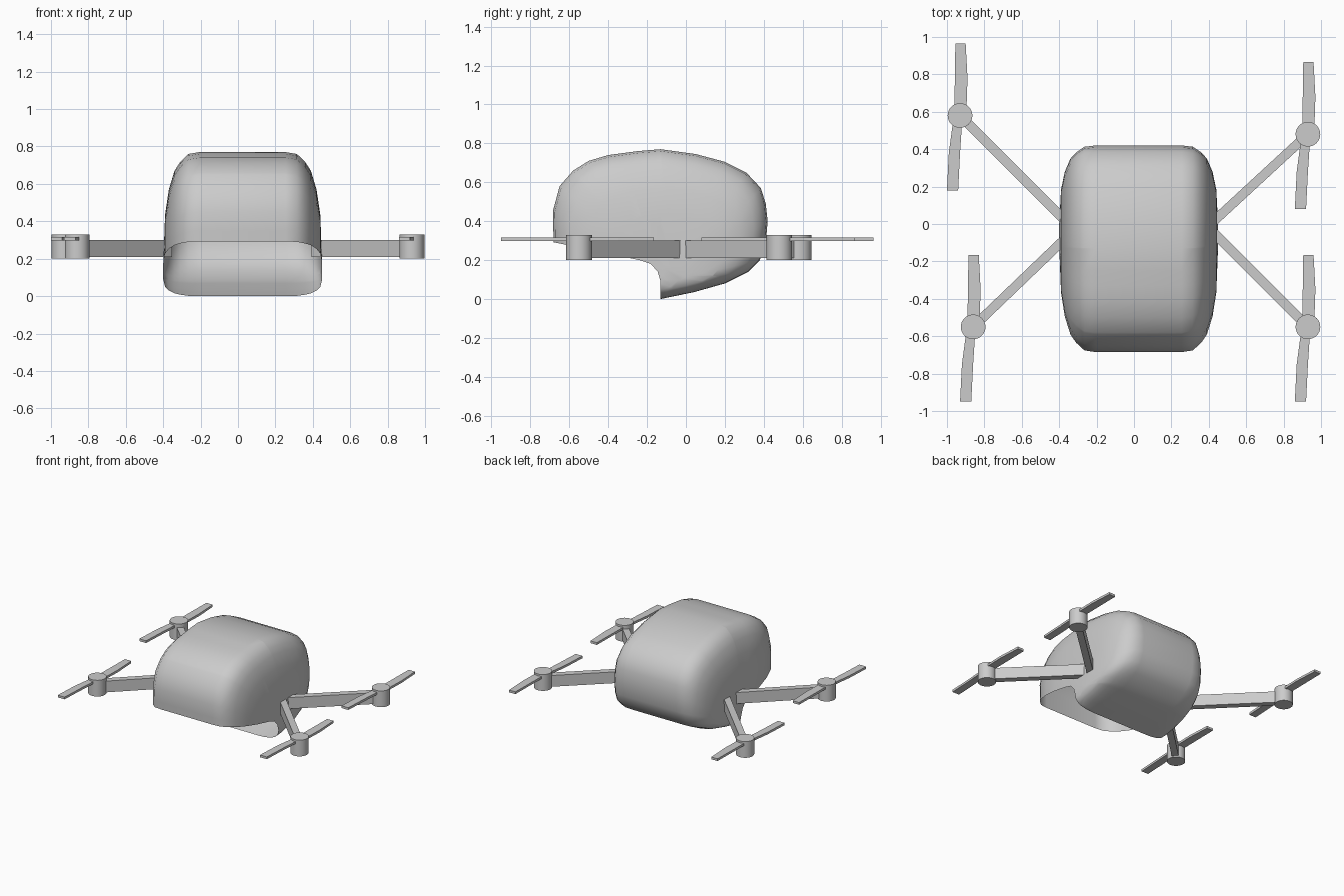
import bpy
import bmesh
import math
from mathutils import Vector

if "Cube" in bpy.data.objects:
    bpy.data.objects.remove(bpy.data.objects["Cube"])

grey = bpy.data.materials.new("matte_grey")
grey.use_nodes = True
colour = (0.6, 0.6, 0.6, 1)
grey.diffuse_color = colour
grey.node_tree.nodes["Principled BSDF"].inputs["Base Color"].default_value = colour


def finish(bm, name, smooth=None):
    bmesh.ops.recalc_face_normals(bm, faces=bm.faces)
    mesh = bpy.data.meshes.new(name)
    bm.to_mesh(mesh)
    bm.free()
    mesh.materials.append(grey)
    obj = bpy.data.objects.new(name, mesh)
    bpy.context.collection.objects.link(obj)
    if smooth:
        bpy.ops.object.select_all(action="DESELECT")
        bpy.context.view_layer.objects.active = obj
        obj.select_set(True)
        bpy.ops.object.shade_smooth_by_angle(angle=math.radians(smooth))
    return obj


def prism(name, outline, bottom, top, smooth=None):
    bm = bmesh.new()
    face = bm.faces.new([bm.verts.new((x, y, bottom)) for x, y in outline])
    extruded = bmesh.ops.extrude_face_region(bm, geom=[face])["geom"]
    for v in extruded:
        if isinstance(v, bmesh.types.BMVert):
            v.co.z = top
    return finish(bm, name, smooth)


# Body shell: side profile lofted across x, shrinking towards the flanks
profile = [(-.13, .77), (.05, .745), (.2, .705), (.31, .65), (.385, .57), (.41, .49),
           (.42, .4), (.41, .28), (.38, .2), (.32, .14), (.2, .08), (.04, .035),
           (-.13, 0), (-.4, 0), (-.62, .1), (-.68, .25), (-.685, .45), (-.65, .58),
           (-.58, .66), (-.5, .71), (-.4, .74), (-.25, .76)]
half = [(.23, 1), (.29, .985), (.335, .92), (.365, .85), (.395, .7), (.415, .5), (.425, .1)]
stations = [(-x, s) for x, s in reversed(half)] + half
mid_x, mid_y, mid_z = .025, -.05, .1

bm = bmesh.new()
rings = [[bm.verts.new((mid_x + x, mid_y + (y - mid_y) * s, mid_z + (z - mid_z) * s))
          for y, z in profile] for x, s in stations]
count = len(profile)
for a, b in zip(rings, rings[1:]):
    for i in range(count):
        j = (i + 1) % count
        bm.faces.new((a[i], a[j], b[j], b[i]))
bm.faces.new(rings[0])
bm.faces.new(rings[-1])
bmesh.ops.recalc_face_normals(bm, faces=bm.faces)

# Open mouth under the nose, cut along a curved rim
rim = [(-.72, .3), (-.24, .2), (-.18, .18), (-.145, .14), (-.13, .09), (-.13, -.05)]
for (y0, z0), (y1, z1) in zip(rim, rim[1:]):
    bmesh.ops.bisect_plane(bm, geom=bm.verts[:] + bm.edges[:] + bm.faces[:], dist=1e-5,
                           plane_co=(0, y0, z0), plane_no=(0, z0 - z1, y1 - y0))


def in_mouth(c):
    return all((c.y - y0) * (z1 - z0) - (c.z - z0) * (y1 - y0) > 0
               for (y0, z0), (y1, z1) in zip(rim, rim[1:]))


mouth = [f for f in bm.faces if in_mouth(f.calc_center_median())]
bmesh.ops.delete(bm, geom=mouth, context="FACES")
finish(bm, "body_shell", 40)

# Arms, motors and propellers
blade = [(-.03, .05), (-.025, .385), (.03, .385), (.04, .2), (.035, .05), (.01, -.05),
         (0, -.2), (-.01, -.4), (-.07, -.4), (-.06, -.2), (-.04, -.05)]
corners = {"front_right": ((-.86, -.55), (-.37, -.08)), "front_left": ((.93, -.55), (.41, -.03)),
           "back_right": ((-.93, .58), (-.37, .02)), "back_left": ((.93, .48), (.41, 0))}
for corner, (hub, root) in corners.items():
    hub, root = Vector(hub), Vector(root)
    along = (hub - root).normalized()
    side = Vector((-along.y, along.x)) * .025
    prism(corner + "_arm", [root + side, root - side, hub - side, hub + side], .21, .3)
    circle = [hub + Vector((math.cos(a), math.sin(a))) * .066
              for a in (math.tau * i / 32 for i in range(32))]
    prism(corner + "_motor", circle, .2, .33, 40)
    prism(corner + "_propeller", [hub + Vector(p) for p in blade], .297, .315)
